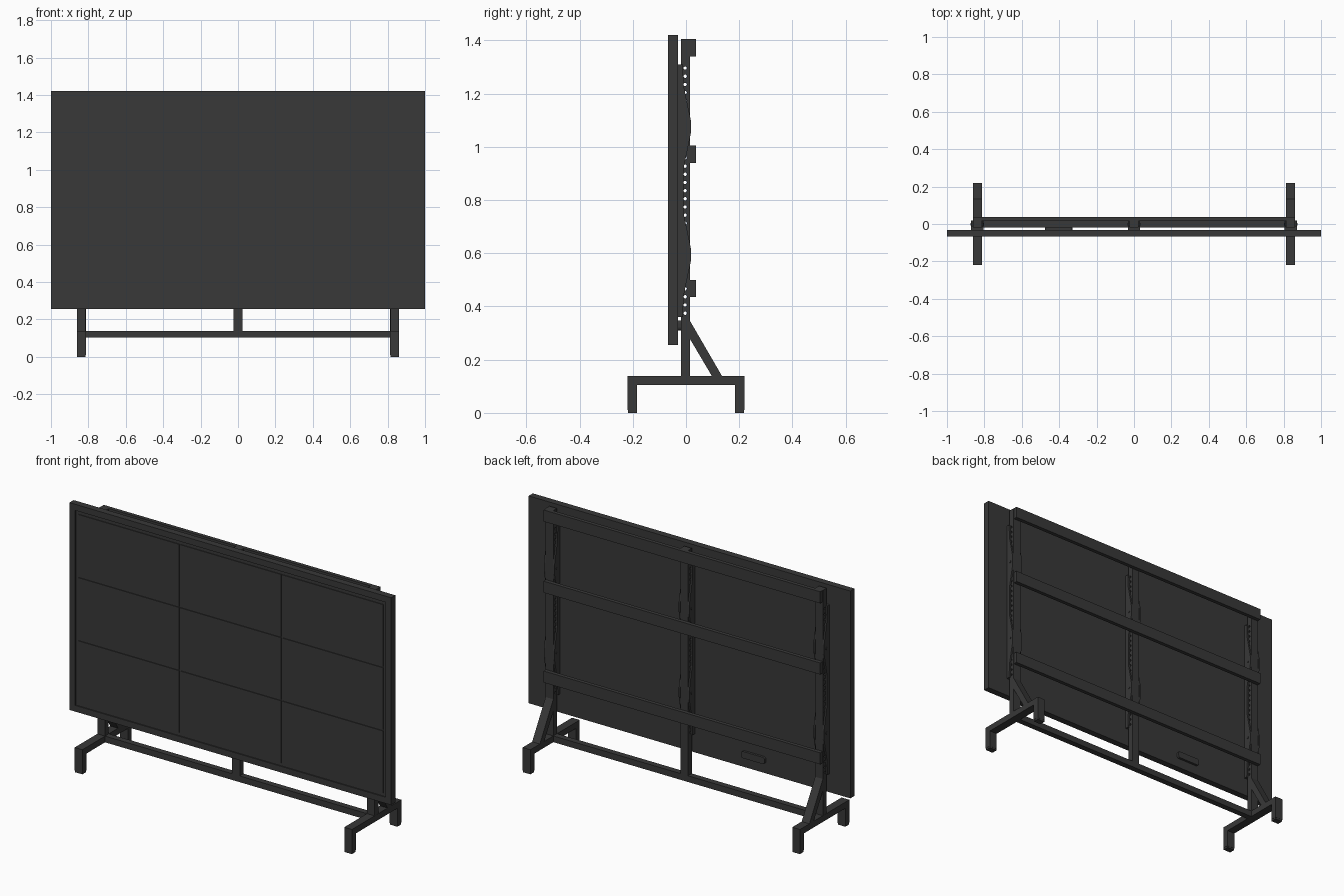
import bpy, bmesh, math

if "Cube" in bpy.data.objects:
    bpy.data.objects.remove(bpy.data.objects["Cube"])

mat = bpy.data.materials.new("dark_metal")
mat.diffuse_color = (0.04, 0.04, 0.04, 1)
mat.use_nodes = True
mat.node_tree.nodes["Principled BSDF"].inputs["Base Color"].default_value = mat.diffuse_color


def add_mesh(name, bm):
    bmesh.ops.recalc_face_normals(bm, faces=bm.faces)
    me = bpy.data.meshes.new(name)
    bm.to_mesh(me)
    bm.free()
    me.materials.append(mat)
    ob = bpy.data.objects.new(name, me)
    bpy.context.collection.objects.link(ob)
    return ob


def box(name, x, y, z, bevel=0.0):
    """Box from (min, max) ranges."""
    bm = bmesh.new()
    bmesh.ops.create_cube(bm, size=1)
    for v in bm.verts:
        for i, r in enumerate((x, y, z)):
            v.co[i] = r[0] if v.co[i] < 0 else r[1]
    if bevel:
        edges = [e for e in bm.edges
                 if abs(e.verts[0].co.y - e.verts[1].co.y) > 1e-6]
        bmesh.ops.bevel(bm, geom=edges, offset=bevel, segments=4, affect='EDGES', profile=0.5)
    return add_mesh(name, bm)


def side_profile(name, loops, x0, x1):
    """Filled (y, z) outline with optional hole loops, extruded from x0 to x1."""
    bm = bmesh.new()
    edges = []
    for loop in loops:
        vs = [bm.verts.new((x0, y, z)) for y, z in loop]
        edges += [bm.edges.new((vs[i - 1], vs[i])) for i in range(len(vs))]
    bmesh.ops.triangle_fill(bm, edges=edges, use_beauty=True, use_dissolve=False)
    ext = bmesh.ops.extrude_face_region(bm, geom=bm.faces[:], use_keep_orig=True)
    for v in ext["geom"]:
        if isinstance(v, bmesh.types.BMVert):
            v.co.x = x1
    return add_mesh(name, bm)


# Display housing with recessed front
bm = bmesh.new()
bmesh.ops.create_cube(bm, size=1)
for v in bm.verts:
    v.co = (2 * v.co.x, -0.0495 + 0.037 * v.co.y, 0.838 + 1.165 * v.co.z)
front = min(bm.faces, key=lambda f: f.calc_center_median().y)
bmesh.ops.inset_region(bm, faces=[front], thickness=0.049)
ext = bmesh.ops.inset_region(bm, faces=[front], thickness=0.0001)
for v in front.verts:
    v.co.y += 0.006
add_mesh("display_housing", bm)

# 3 x 3 screen tiles
tw, th, gap = 1.9 / 3, 1.065 / 3, 0.003
for i in range(3):
    for j in range(3):
        x, z = -0.95 + i * tw, 0.305 + j * th
        box("screen_tile", (x + gap, x + tw - gap), (-0.066, -0.060),
            (z + gap, z + th - gap))

# Connector box on the display back
box("connector_box", (-0.475, -0.33), (-0.032, -0.018), (0.31, 0.348), bevel=0.012)

# Wavy right edge of the bracket flanges, mirrored about its middle
half = [(-0.012, 1.31), (-0.009, 1.23), (0.012, 1.13), (0.018, 1.10), (0.018, 1.05),
        (0.012, 1.02), (-0.009, 0.92)]
mid = 0.835
wave = half + [(y, 2 * mid - z) for y, z in reversed(half)]
flange = [(-0.031, 2 * mid - 1.31), (-0.031, 1.31)] + wave

# Posts with hole rows, and the U-shaped brackets that clasp them
holes = [[(-0.003 + 0.0065 * math.cos(a * math.pi / 5),
           0.375 + k * 0.0307 + 0.0065 * math.sin(a * math.pi / 5)) for a in range(10)]
         for k in range(31)]
for cx in (-0.838, 0, 0.838):
    outline = [(-0.018, 0.138), (0.0155, 0.138), (0.0155, 1.405), (-0.018, 1.405)]
    side_profile("post", [outline] + holes, cx - 0.0235, cx + 0.0235)
    box("bracket_web", (cx - 0.033, cx + 0.033), (-0.031, -0.0182), (0.36, 1.31))
    for s in (-1, 1):
        side_profile("bracket_flange", [flange], cx + s * 0.024, cx + s * 0.033)
        for z in (1.075, 0.6):
            bolt = [(0.007 * math.cos(a * math.pi / 3) - 0.002,
                     z + 0.007 * math.sin(a * math.pi / 3)) for a in range(6)]
            side_profile("bracket_bolt", [bolt], cx + s * 0.032, cx + s * 0.036)

# Horizontal rails across the back
for z0 in (0.435, 0.94, 1.34):
    box("back_rail", (-0.86, 0.86), (0.0155, 0.037), (z0, z0 + 0.065))

# Base crossbar
box("base_crossbar", (-0.815, 0.815), (-0.018, 0.0155), (0.104, 0.139))

# Feet, pads and diagonal braces on both sides
foot = [(-0.219, 0.01), (-0.184, 0.01), (-0.184, 0.104), (0.184, 0.104), (0.184, 0.01),
        (0.219, 0.01), (0.219, 0.139), (-0.219, 0.139)]
brace = [(0.0155, 0.345), (0.0155, 0.277), (0.097, 0.139), (0.135, 0.139)]
for s in (-1, 1):
    x0, x1 = s * 0.838 - 0.024, s * 0.838 + 0.024
    side_profile("foot_frame", [foot], x0, x1)
    side_profile("diagonal_brace", [brace], x0, x1)
    for y in (-0.2015, 0.2015):
        box("foot_pad", (x0 + 0.001, x1 - 0.001), (y - 0.0165, y + 0.0165), (0, 0.0105))
